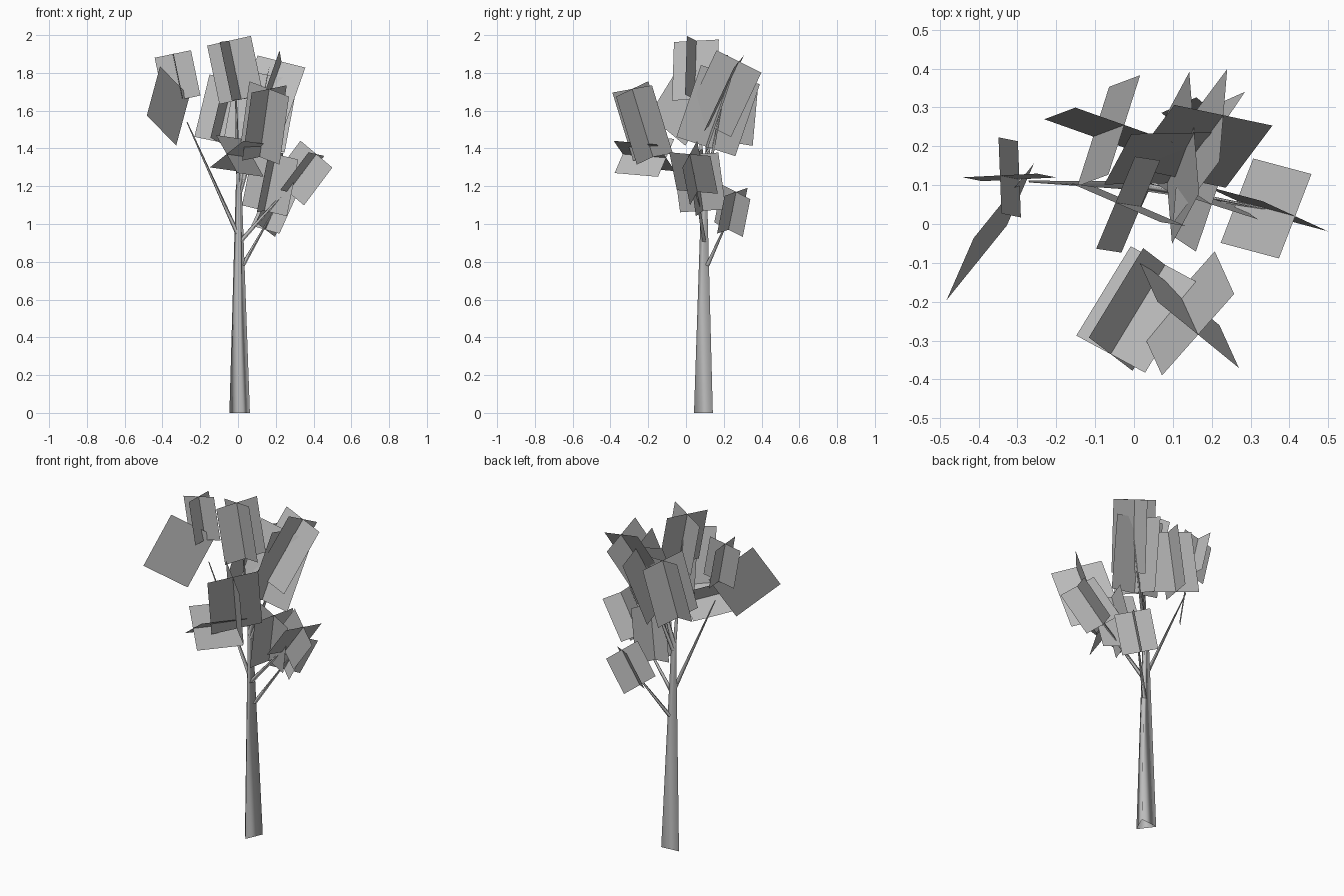
import bpy
import bmesh
from math import cos, radians, sin
from mathutils import Vector

cube = bpy.data.objects.get("Cube")
if cube:
    bpy.data.objects.remove(cube, do_unlink=True)

grey = bpy.data.materials.new("plain_grey")
grey.use_nodes = True
colour = (.5, .5, .5, 1)
grey.diffuse_color = colour
grey.node_tree.nodes["Principled BSDF"].inputs["Base Color"].default_value = colour


def make_object(name, bm):
    mesh = bpy.data.meshes.new(name)
    bm.to_mesh(mesh)
    bm.free()
    mesh.materials.append(grey)
    obj = bpy.data.objects.new(name, mesh)
    bpy.context.collection.objects.link(obj)


def tapered_limb(name, start, end, start_radius, end_radius):
    """Smooth, open, three-sided tube that narrows from start to end."""
    bm = bmesh.new()
    turn = Vector((0, 0, 1)).rotation_difference(end - start)
    rings = []
    for point, radius in ((start, start_radius), (end, end_radius)):
        ring = []
        for degrees in (36, 156, 276):
            angle = radians(degrees)
            offset = Vector((cos(angle), sin(angle), 0)) * radius
            ring.append(bm.verts.new(point + turn @ offset))
        rings.append(ring)
    low, high = rings
    for i in range(3):
        face = bm.faces.new((low[i - 1], low[i], high[i], high[i - 1]))
        face.smooth = True
    make_object(name, bm)


def leaf_cards(name, centre, up, across, crossed=True):
    """Rectangular leaf card, with a second one crossing it at a right angle."""
    centre, up, across = Vector(centre), Vector(up), Vector(across)
    across -= across.project(up)
    sides = [across]
    if crossed:
        sides.append(up.normalized().cross(across))
    bm = bmesh.new()
    for side in sides:
        corners = (side + up, up - side, -side - up, side - up)
        bm.faces.new([bm.verts.new(centre + corner / 2) for corner in corners])
    make_object(name + "_leaves", bm)


def bough(name, height, centre, up, across, reach=0):
    """Branch leaving the trunk at a height, with crossed leaves at its end."""
    start = trunk_base.lerp(trunk_top, height / trunk_top.z)
    end = Vector(centre) - Vector(up) * reach
    tapered_limb(name + "_branch", start, end, .014, .003)
    leaf_cards(name, centre, up, across)


# Trunk and its leaning tip
trunk_base = Vector((.012, .105, 0))
trunk_top = Vector((.005, .1, 1.2))
trunk_tip = Vector((.06, .13, 1.45))
tapered_limb("trunk", trunk_base, trunk_top, .063, .018)
tapered_limb("trunk_tip", trunk_top, trunk_tip, .018, .006)

# Left side: a bough and one large single card
bough("left", .93, centre=(-.32, .12, 1.78), up=(-.05, .01, .24),
      across=(.19, .01, .05), reach=1)
leaf_cards("outer_left", centre=(-.37, -.02, 1.625), up=(.07, .16, .26),
           across=(.15, .18, -.18), crossed=False)

# Top
bough("top", 1.15, centre=(-.015, .05, 1.815), up=(-.065, .01, .31), across=(.23, -.1, .06))

# Back
bough("upper_back", 1.15, centre=(.17, .2, 1.69), up=(.12, .16, .34), across=(.24, -.07, -.1))
leaf_cards("middle_back", centre=(.12, .17, 1.6), up=(.07, .13, .38), across=(.32, 0, -.08))
leaf_cards("left_back", centre=(-.065, .24, 1.6), up=(.08, .03, .33), across=(.25, -.09, -.06))

# Right side
bough("right", .9, centre=(.34, .04, 1.27), up=(.15, -.04, .2), across=(.14, -.07, -.18))
leaf_cards("inner_right", centre=(.17, .07, 1.22), up=(.06, -.04, .3), across=(.07, .25, -.04))
bough("low", .75, centre=(.19, .245, 1.07), up=(.09, .04, .2), across=(-.1, -.15, .08))

# Front
leaf_cards("upper_front", centre=(.14, -.23, 1.535), up=(.05, -.11, .36), across=(.19, .2, .07))
leaf_cards("lower_front", centre=(.01, -.22, 1.36), up=(.14, .23, -.02), across=(-.11, .09, .2))
